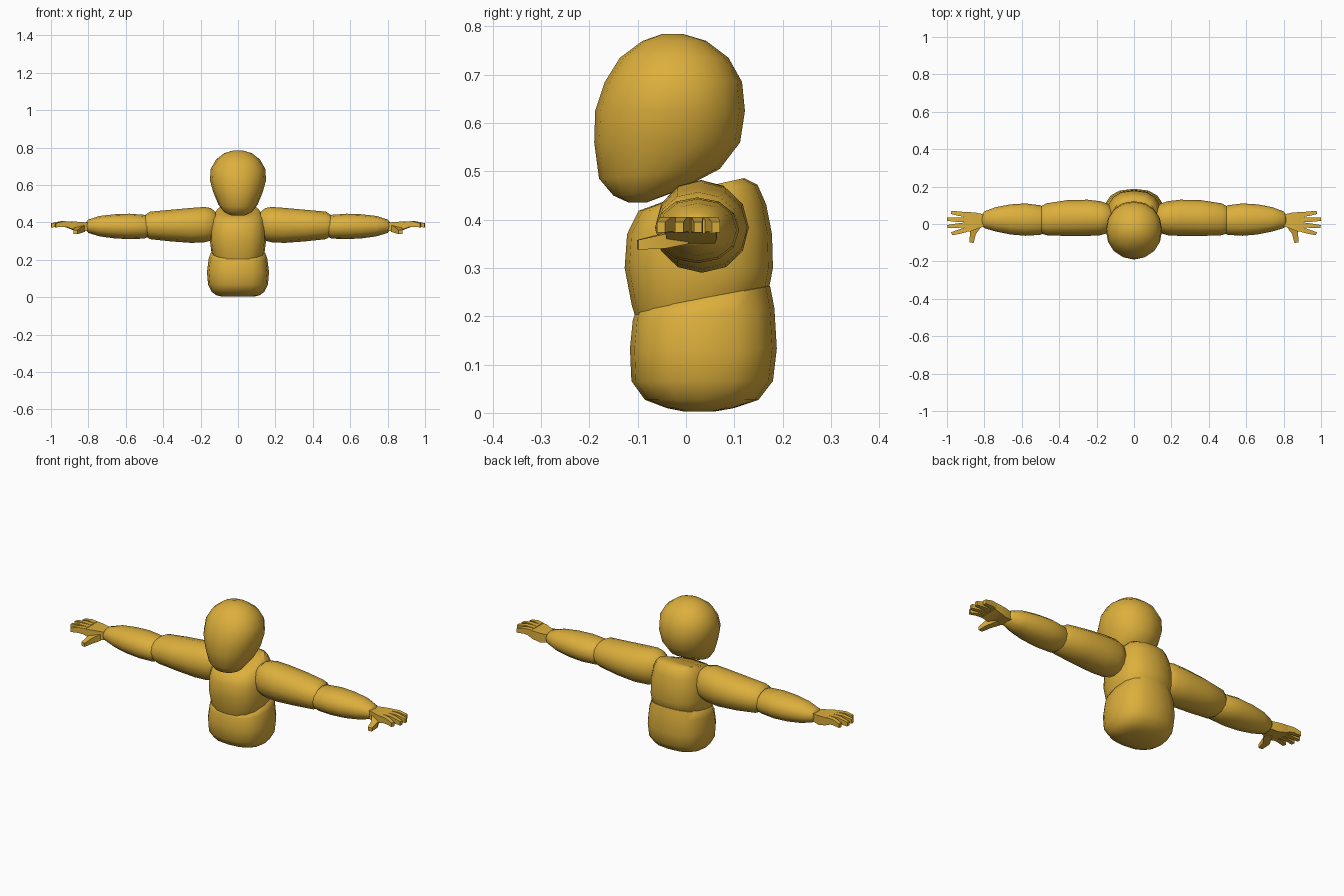
import bpy, bmesh, math
from mathutils import Vector

ochre = bpy.data.materials.new("ochre yellow")
ochre.diffuse_color = (0.72, 0.43, 0.045, 1)


def loft(name, rings, sides, mirror=False, angle=50):
    """Skin a list of closed rings (each a list of points) and cap the ends."""
    bm = bmesh.new()
    loops = [[bm.verts.new(p) for p in r] for r in rings]
    for a, b in zip(loops, loops[1:]):
        for i in range(sides):
            j = (i + 1) % sides
            bm.faces.new((a[i], a[j], b[j], b[i]))
    bm.faces.new(loops[0])
    bm.faces.new(loops[-1])
    bmesh.ops.recalc_face_normals(bm, faces=bm.faces)
    me = bpy.data.meshes.new(name)
    bm.to_mesh(me)
    bm.free()
    me.materials.append(ochre)
    ob = bpy.data.objects.new(name, me)
    bpy.context.collection.objects.link(ob)
    bpy.ops.object.select_all(action='DESELECT')
    ob.select_set(True)
    bpy.context.view_layer.objects.active = ob
    bpy.ops.object.shade_smooth_by_angle(angle=math.radians(angle))
    if mirror:
        ob.modifiers.new("mirror", 'MIRROR').use_mirror_merge = False
    return ob


def super_circle(sides, power):
    out = []
    for i in range(sides):
        t = 2 * math.pi * i / sides
        c, s = math.cos(t), math.sin(t)
        out.append((math.copysign(abs(c) ** power, c), math.copysign(abs(s) ** power, s)))
    return out


def body(name, rows, power, sides=16):
    """Rows: z, front y, back y, half width, slope of the ring towards the back."""
    rings = []
    for z, yf, yb, hx, slope in rows:
        cy, hy = (yf + yb) / 2, (yb - yf) / 2
        rings.append([(hx * c, cy + hy * s, z + slope * hy * s)
                      for c, s in super_circle(sides, power)])
    loft(name, rings, sides)


def limb(name, rows, sides=12):
    """Rows along x: x, low y, high y, low z, high z."""
    rings = []
    for x, y0, y1, z0, z1 in rows:
        rings.append([(x, (y0 + y1) / 2 + (y1 - y0) / 2 * c, (z0 + z1) / 2 + (z1 - z0) / 2 * s)
                      for c, s in super_circle(sides, 0.95)])
    loft(name, rings, sides, True)


def finger(name, path, widths, heights):
    """Tapered square tube following a path."""
    pts = [Vector(p) for p in path]
    rings = []
    for i, p in enumerate(pts):
        d = (pts[min(i + 1, len(pts) - 1)] - pts[max(i - 1, 0)]).normalized()
        side = Vector((0, 0, 1)).cross(d).normalized() * widths[i] / 2
        up = Vector((0, 0, heights[i] / 2))
        rings.append([p + side + up, p - side + up, p - side - up, p + side - up])
    loft(name, rings, 4, True, 30)


# egg-shaped head
body("head", [
    (0.436, -0.12, -0.08, 0.035, 0), (0.455, -0.15, -0.015, 0.075, 0.08),
    (0.495, -0.18, 0.07, 0.105, 0.08), (0.56, -0.19, 0.112, 0.132, 0),
    (0.625, -0.188, 0.122, 0.15, 0), (0.685, -0.168, 0.116, 0.146, 0),
    (0.735, -0.137, 0.088, 0.118, 0), (0.77, -0.09, 0.042, 0.073, 0),
    (0.784, -0.05, -0.005, 0.025, 0)], 0.95)

# upper torso with sloping shoulders
body("chest", [
    (0.212, -0.103, 0.15, 0.128, 0.15), (0.24, -0.112, 0.172, 0.142, 0.13),
    (0.30, -0.127, 0.18, 0.15, 0), (0.37, -0.122, 0.178, 0.149, 0),
    (0.425, -0.098, 0.166, 0.138, 0.05), (0.455, -0.045, 0.148, 0.122, 0.18),
    (0.475, 0.02, 0.12, 0.105, 0.22)], 0.8)

# lower torso
body("abdomen", [
    (0.003, -0.005, 0.06, 0.085, 0), (0.010, -0.04, 0.10, 0.115, 0),
    (0.027, -0.085, 0.15, 0.14, 0), (0.066, -0.113, 0.18, 0.16, 0),
    (0.133, -0.116, 0.188, 0.166, 0), (0.205, -0.11, 0.183, 0.157, 0.08),
    (0.235, -0.104, 0.174, 0.146, 0.2), (0.246, -0.08, 0.14, 0.12, 0.2)], 0.8)

# arms
limb("upper_arm", [
    (0.12, -0.03, 0.09, 0.32, 0.455), (0.145, -0.05, 0.11, 0.302, 0.476),
    (0.18, -0.06, 0.122, 0.293, 0.482), (0.25, -0.064, 0.13, 0.29, 0.477),
    (0.36, -0.064, 0.127, 0.298, 0.467), (0.47, -0.06, 0.11, 0.31, 0.457),
    (0.495, -0.05, 0.095, 0.325, 0.44)])
limb("forearm", [
    (0.475, -0.045, 0.085, 0.325, 0.43), (0.50, -0.058, 0.10, 0.313, 0.44),
    (0.58, -0.063, 0.11, 0.31, 0.446), (0.66, -0.056, 0.105, 0.314, 0.443),
    (0.74, -0.04, 0.09, 0.325, 0.434), (0.80, -0.022, 0.067, 0.343, 0.415),
    (0.813, -0.01, 0.052, 0.36, 0.40)])

# hands: flat palm, four fanned fingers and a thumb
finger("palm", [(0.795, 0.02, 0.378), (0.84, 0.018, 0.376), (0.88, 0.012, 0.382),
                (0.91, 0.01, 0.386)],
       [0.06, 0.085, 0.105, 0.105], [0.042, 0.05, 0.044, 0.03])
for i, (y0, tip_x, tip_y) in enumerate([(-0.03, 0.975, -0.052), (-0.004, 0.998, -0.014),
                                        (0.022, 1.0, 0.025), (0.049, 0.978, 0.062)]):
    mid = ((0.895 + tip_x) / 2, (y0 + tip_y) / 2, 0.391)
    finger(f"finger_{i + 1}", [(0.895, y0, 0.388), mid, (tip_x, tip_y, 0.384)],
           [0.026, 0.024, 0.017], [0.034, 0.03, 0.022])
finger("thumb", [(0.835, -0.005, 0.368), (0.862, -0.05, 0.355), (0.868, -0.1, 0.348)],
       [0.04, 0.033, 0.022], [0.036, 0.03, 0.02])
